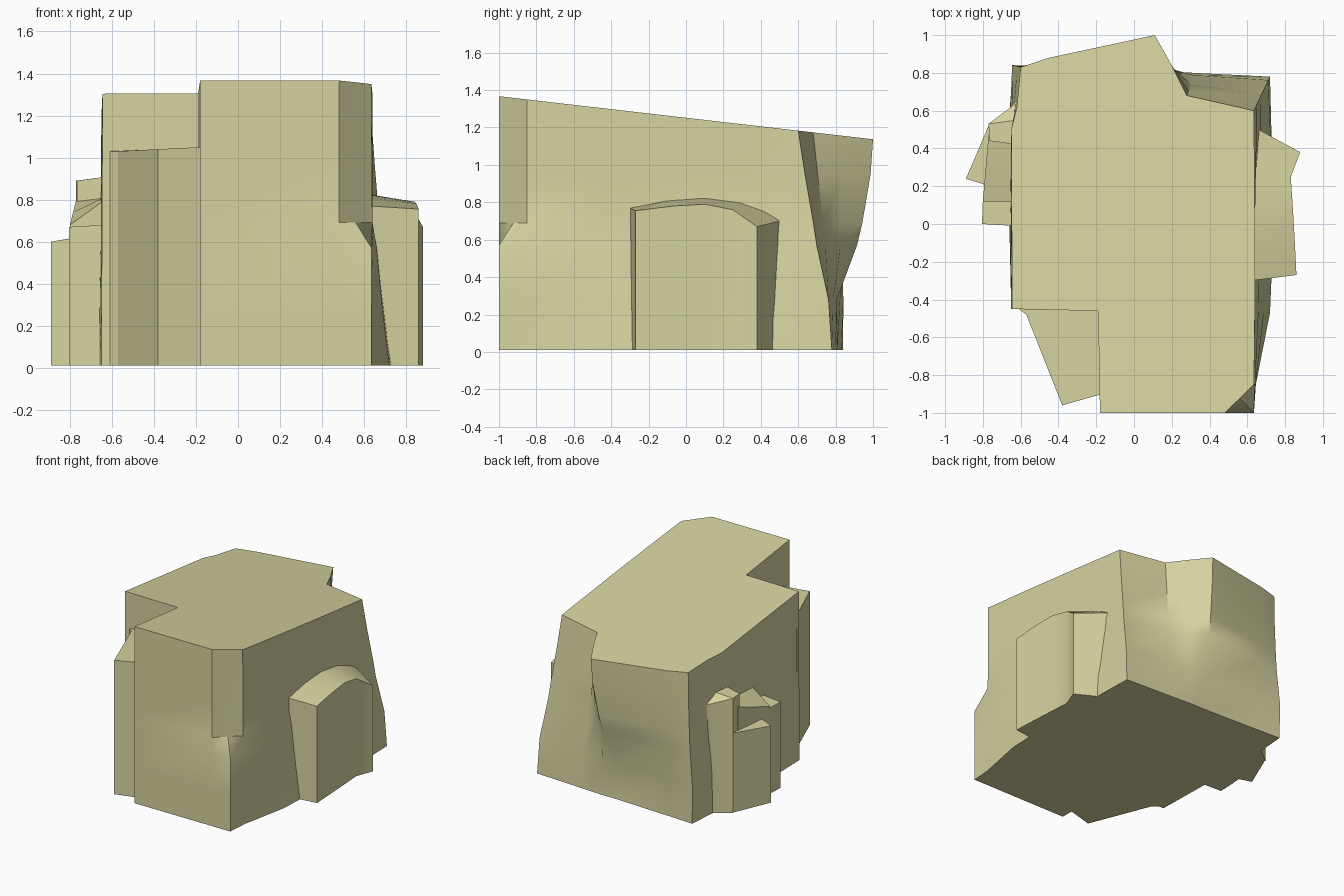
import bpy
import bmesh
import math

default_cube = bpy.data.objects.get("Cube")
if default_cube:
    bpy.data.objects.remove(default_cube, do_unlink=True)

# Single pale clay colour
clay = bpy.data.materials.new("pale_khaki")
clay.use_nodes = True
clay_colour = (0.67, 0.65, 0.35, 1)
clay.diffuse_color = clay_colour
clay.node_tree.nodes["Principled BSDF"].inputs["Base Color"].default_value = clay_colour

FLOOR = 0.01


def loft(name, rings):
    """Skin a stack of equal closed rings and cap both ends."""
    bm = bmesh.new()
    loops = [[bm.verts.new(point) for point in ring] for ring in rings]
    for lower, upper in zip(loops, loops[1:]):
        count = len(lower)
        for i in range(count):
            j = (i + 1) % count
            bm.faces.new((lower[i], lower[j], upper[j], upper[i]))
    bm.faces.new(list(reversed(loops[0])))
    bm.faces.new(loops[-1])
    bmesh.ops.remove_doubles(bm, verts=bm.verts, dist=0.0005)
    bmesh.ops.recalc_face_normals(bm, faces=bm.faces)
    mesh = bpy.data.meshes.new(name)
    bm.to_mesh(mesh)
    bm.free()
    mesh.materials.append(clay)
    part = bpy.data.objects.new(name, mesh)
    bpy.context.collection.objects.link(part)
    bpy.ops.object.select_all(action="DESELECT")
    part.select_set(True)
    bpy.context.view_layer.objects.active = part
    bpy.ops.object.shade_smooth_by_angle(angle=math.radians(30))
    return part


def column(name, outline):
    """Upright block whose outline points are (x, y, top height)."""
    base = [(x, y, FLOOR) for x, y, top in outline]
    return loft(name, [base, outline])


def side_bulge(name, inner_x, sections):
    """Bulge along a wall; sections are (inner y, inner top, outer x, outer y, outer top)."""
    rings = []
    for inner_y, inner_top, outer_x, outer_y, outer_top in sections:
        rings.append([
            (inner_x, inner_y, FLOOR), (outer_x, outer_y, FLOOR),
            (outer_x, outer_y, outer_top), (inner_x, inner_y, inner_top),
        ])
    return loft(name, rings)


def roof_height(y):
    return 1.252 - 0.115 * y


# Main body: each outline point travels from floor to roof along a wall curve
levels = [FLOOR, 0.28, 0.57, 0.69, 0.95, None]
wall_curves = {
    "upright": [0, 0.1, 0.45, 0.55, 0.8, 1],
    "flare": [0, 0.4, 0.75, 1, 1, 1],
    "overhang": [0, -0.12, 0.55, 0.7, 0.93, 1],
    "chamfer": [0, 0, 0, 1, 1, 1],
}
body_outline = [
    ("upright", (-0.18, -1), (-0.18, -1)),
    ("upright", (0.48, -1), (0.48, -1)),
    ("chamfer", (0.635, -1), (0.56, -0.923)),
    ("upright", (0.645, -0.85), (0.635, -0.85)),
    ("flare", (0.72, -0.47), (0.64, -0.45)),
    ("flare", (0.74, 0), (0.64, 0)),
    ("upright", (0.72, 0.78), (0.635, 0.6)),
    ("upright", (0.32, 0.8), (0.28, 0.68)),
    ("overhang", (0.15, 0.81), (0.2, 0.84)),
    ("overhang", (0.02, 0.81), (0.11, 1)),
    ("overhang", (-0.45, 0.83), (-0.45, 0.88)),
    ("overhang", (-0.64, 0.84), (-0.6, 0.83)),
    ("upright", (-0.66, 0.58), (-0.62, 0.62)),
    ("upright", (-0.66, 0), (-0.65, 0.5)),
    ("upright", (-0.65, -0.45), (-0.645, -0.45)),
    ("upright", (-0.19, -0.46), (-0.19, -0.46)),
]
body_rings = []
for index, level in enumerate(levels):
    ring = []
    for curve, foot, head in body_outline:
        blend = wall_curves[curve][index]
        x = foot[0] + (head[0] - foot[0]) * blend
        y = foot[1] + (head[1] - foot[1]) * blend
        ring.append((x, y, roof_height(y) if level is None else level))
    body_rings.append(ring)
loft("main_body", body_rings)

# Lower block filling the front corner
column("front_corner_block", [
    (-0.65, -0.42, 1.03), (-0.57, -0.48, 1.03), (-0.38, -0.96, 1.04),
    (-0.17, -0.9, 1.05), (-0.17, -0.42, 1.05),
])

# Arched bulge on the left wall of the model
side_bulge("arched_side_bulge", 0.62, [
    (-0.3, 0.77, 0.86, -0.27, 0.755),
    (-0.1, 0.81, 0.85, -0.07, 0.78),
    (0.1, 0.825, 0.84, 0.1, 0.79),
    (0.3, 0.8, 0.83, 0.25, 0.76),
    (0.45, 0.75, 0.88, 0.38, 0.67),
    (0.52, 0.71, 0.66, 0.5, 0.7),
])

# Stepped cluster on the opposite wall
column("low_step", [
    (-0.63, -0.01, 0.68), (-0.63, 0.14, 0.68), (-0.8, 0.13, 0.67), (-0.805, 0, 0.67),
])
column("outer_wedge", [
    (-0.7, 0.18, 0.63), (-0.7, 0.5, 0.63), (-0.77, 0.52, 0.62), (-0.89, 0.24, 0.6),
])
side_bulge("middle_step", -0.62, [
    (0.12, 0.81, -0.8, 0.12, 0.68),
    (0.3, 0.82, -0.785, 0.3, 0.74),
    (0.45, 0.82, -0.77, 0.47, 0.8),
])
side_bulge("rear_step", -0.62, [
    (0.42, 0.91, -0.765, 0.44, 0.89),
    (0.55, 0.91, -0.77, 0.53, 0.89),
    (0.66, 0.85, -0.65, 0.62, 0.85),
])
